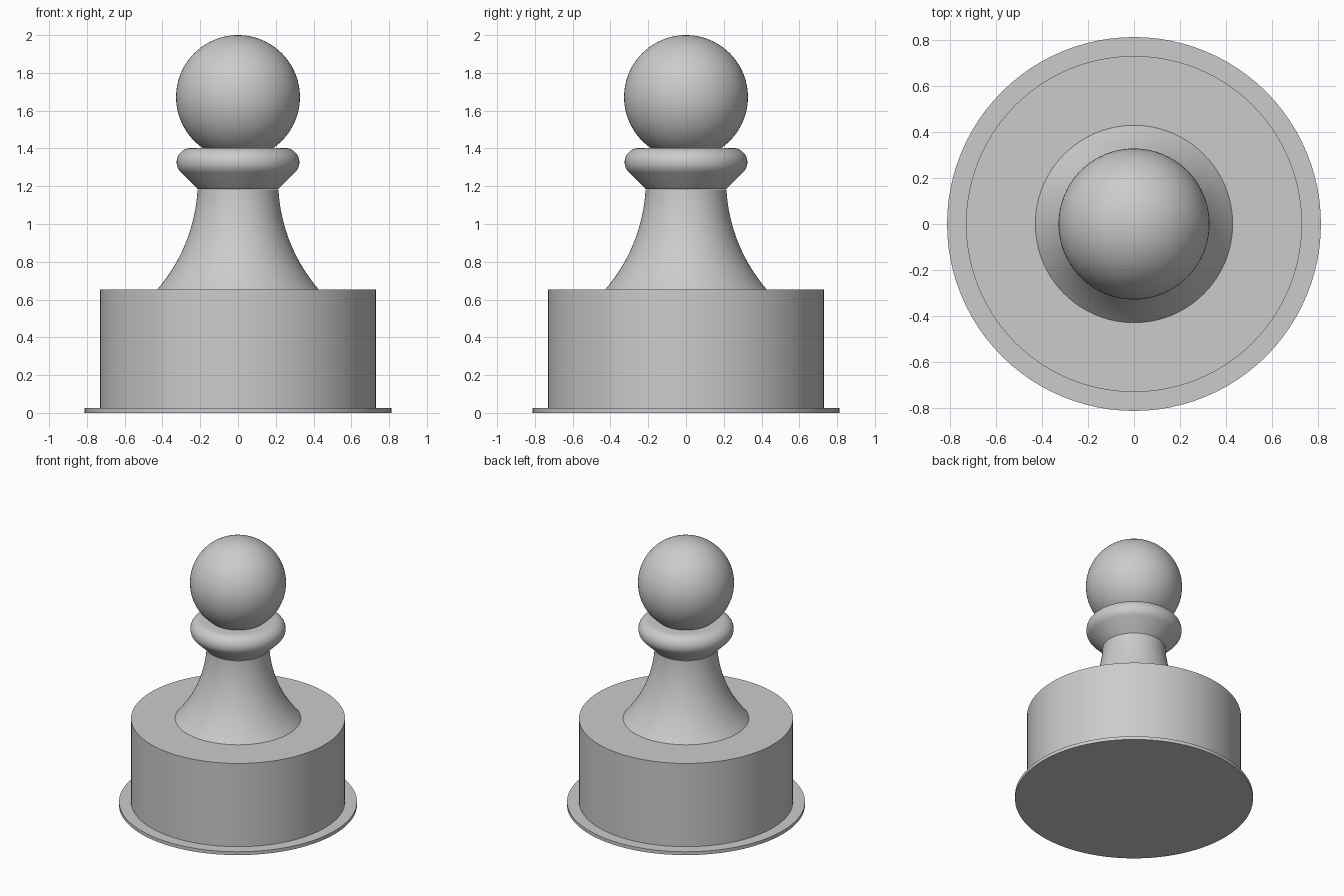
import bpy, bmesh, math

if "Cube" in bpy.data.objects:
    bpy.data.objects.remove(bpy.data.objects["Cube"])

SEGMENTS = 96

grey = bpy.data.materials.new("light_grey")
grey.diffuse_color = (0.6, 0.6, 0.6, 1)
grey.use_nodes = True
grey.node_tree.nodes["Principled BSDF"].inputs["Base Color"].default_value = grey.diffuse_color


def arc(cr, cz, radius, start, end, steps):
    """Profile points (r, z) along a circular arc, angles in degrees."""
    angles = [math.radians(start + (end - start) * i / steps) for i in range(steps + 1)]
    return [(cr + radius * math.cos(a), cz + radius * math.sin(a)) for a in angles]


def lathe(name, profile):
    """Spin a profile of (r, z) points, listed bottom to top, about the z axis."""
    bm = bmesh.new()
    rings = []
    for r, z in profile:
        if r < 1e-4:
            rings.append([bm.verts.new((0, 0, z))])
            continue
        rings.append([bm.verts.new((r * math.cos(t), r * math.sin(t), z))
                      for t in (2 * math.pi * i / SEGMENTS for i in range(SEGMENTS))])
    for low, high in zip(rings, rings[1:]):
        for i in range(SEGMENTS):
            j = (i + 1) % SEGMENTS
            if len(low) == 1:
                bm.faces.new((low[0], high[j], high[i]))
            elif len(high) == 1:
                bm.faces.new((low[i], low[j], high[0]))
            else:
                bm.faces.new((low[i], low[j], high[j], high[i]))
    # Flat caps on open ends
    if len(rings[0]) > 1:
        bm.faces.new(rings[0][::-1])
    if len(rings[-1]) > 1:
        bm.faces.new(rings[-1])
    bmesh.ops.recalc_face_normals(bm, faces=bm.faces)
    mesh = bpy.data.meshes.new(name)
    bm.to_mesh(mesh)
    bm.free()
    mesh.materials.append(grey)
    obj = bpy.data.objects.new(name, mesh)
    bpy.context.collection.objects.link(obj)
    bpy.ops.object.select_all(action='DESELECT')
    obj.select_set(True)
    bpy.context.view_layer.objects.active = obj
    bpy.ops.object.shade_smooth_by_angle(angle=math.radians(30))
    return obj


# Thin foot plate and the wide drum standing on it
lathe("foot_plate", [(0.812, 0), (0.812, 0.025)])
lathe("drum", [(0.73, 0.025), (0.73, 0.652)])

# Flared stem: concave arc narrowing to a nearly vertical neck
lathe("stem", arc(1.095, 1.23, 0.882, 221, 183, 20))

# Collar: conical underside, rounded rim, flat top
lathe("collar", [(0.212, 1.185)] + arc(0.25, 1.327, 0.075, -45, 90, 16))

# Ball head
lathe("head", arc(0, 1.672, 0.328, -90, 90, 48))
